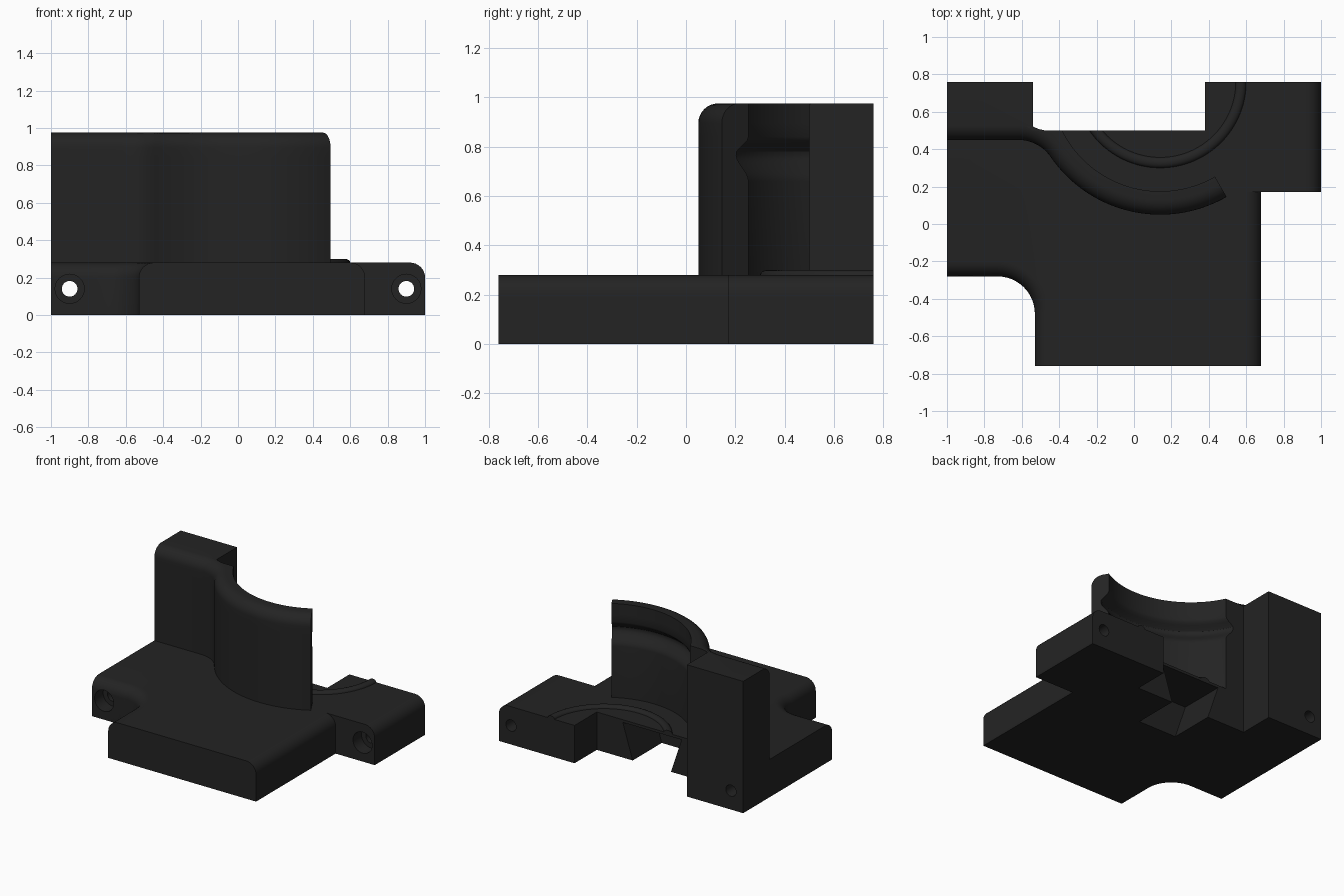
import bpy, bmesh, math
from mathutils import Matrix

if "Cube" in bpy.data.objects:
    bpy.data.objects.remove(bpy.data.objects["Cube"])

mat = bpy.data.materials.new("charcoal")
mat.diffuse_color = (0.017, 0.017, 0.017, 1)
mat.use_nodes = True
mat.node_tree.nodes["Principled BSDF"].inputs["Base Color"].default_value = mat.diffuse_color
CX, CY = 0.14, 0.76      # centre of the curved wall
H = 0.28                 # base height
TOP = 0.975              # wall height
BACK = 0.5               # recessed back plane


def make(name, bm):
    bmesh.ops.recalc_face_normals(bm, faces=bm.faces)
    me = bpy.data.meshes.new(name)
    bm.to_mesh(me)
    bm.free()
    me.materials.append(mat)
    ob = bpy.data.objects.new(name, me)
    bpy.context.collection.objects.link(ob)
    return ob


def loft(loops, closed=True, bottom=True):
    """Skin equal-length loops and cap both ends."""
    bm = bmesh.new()
    rows = [[bm.verts.new(p) for p in l] for l in loops]
    n = len(rows[0])
    for a, b in zip(rows, rows[1:]):
        for i in range(n if closed else n - 1):
            j = (i + 1) % n
            bm.faces.new((a[i], a[j], b[j], b[i]))
    if closed:
        bm.faces.new(rows[-1])
        if bottom:
            bm.faces.new(rows[0][::-1])
    return bm


def slab(name, outline, round_edge):
    """Extrude an outline to base height and round chosen top edges."""
    bm = loft([[(x, y, z) for x, y in outline] for z in (0, H)])
    bm.normal_update()
    edges = [e for e in bm.edges
             if all(v.co.z > H - 0.01 for v in e.verts)
             and round_edge((e.verts[0].co + e.verts[1].co) / 2)]
    bmesh.ops.bevel(bm, geom=edges, offset=0.08, segments=8, profile=0.5,
                    affect='EDGES', clamp_overlap=False)
    return make(name, bm)


def boolean(ob, other, op):
    m = ob.modifiers.new("cut", 'BOOLEAN')
    m.operation, m.object, m.solver = op, other, 'EXACT'
    bpy.context.view_layer.objects.active = ob
    bpy.ops.object.modifier_apply(modifier=m.name)
    bpy.data.objects.remove(other, do_unlink=True)


def cylinder(r, x, y0, y1):
    bm = bmesh.new()
    bmesh.ops.create_cone(bm, cap_ends=True, segments=32, radius1=r, radius2=r,
                          depth=y1 - y0,
                          matrix=Matrix.Translation((x, (y0 + y1) / 2, 0.14))
                          @ Matrix.Rotation(math.pi / 2, 4, 'X'))
    return make("hole_cutter", bm)


def smooth(ob):
    bpy.ops.object.select_all(action='DESELECT')
    ob.select_set(True)
    bpy.context.view_layer.objects.active = ob
    bpy.ops.object.shade_smooth_by_angle(angle=math.radians(30))


# Base plate with a scooped front left corner, and a side tab
scoop = [(-0.73 + 0.2 * math.cos(a), -0.48 + 0.2 * math.sin(a))
         for a in [math.pi / 2 * (1 - i / 12) for i in range(13)]]
base = slab("base",
            [(-1, -0.28)] + scoop + [(-0.53, -0.76), (0.68, -0.76), (0.68, 0.17),
             (0.38, 0.17), (0.38, BACK), (-0.54, BACK), (-0.54, 0.76), (-1, 0.76)],
            lambda c: c.x > 0.67 or (c.x < -0.5 and -0.75 < c.y < -0.27 and c.x > -0.99))
tab = slab("tab", [(0.38, 0.17), (1, 0.17), (1, 0.76), (0.38, 0.76)],
           lambda c: c.x > 0.99)
boolean(base, tab, 'UNION')

# Bolt holes with counterbores
for x, front in ((-0.9, -0.28), (0.9, 0.17)):
    boolean(base, cylinder(0.042, x, front - 0.1, 0.9), 'DIFFERENCE')
    boolean(base, cylinder(0.078, x, front - 0.1, front + 0.1), 'DIFFERENCE')

# Dovetail slot under the recessed back
dove = [(-0.22, -0.02), (0.08, -0.02), (0.167, 0.26), (-0.315, 0.26)]
boolean(base, make("slot_cutter",
                   loft([[(x, y, z) for x, z in dove] for y in (0.16, 0.6)])),
        'DIFFERENCE')
smooth(base)


# Upright wall: block, blend and arc, lofted upwards
def wall_loop(z, inset, r_in):
    pts = [(-1, 0.45 + inset)]
    R, fx, fy = 0.212, -0.62, 0.45 - 0.212
    a1 = math.atan2(CY - fy, CX - fx)
    for i in range(13):                       # concave blend
        a = math.pi / 2 + (a1 - math.pi / 2) * i / 12
        pts.append((fx + (R + inset) * math.cos(a), fy + (R + inset) * math.sin(a)))
    a0, a2 = a1 - math.pi, -math.pi / 3
    for i in range(1, 41):                    # outer arc
        a = a0 + (a2 - a0) * i / 40
        pts.append((CX + (0.71 - inset) * math.cos(a), CY + (0.71 - inset) * math.sin(a)))
    a3 = -math.pi + math.asin((CY - BACK) / r_in)
    for i in range(41):                       # inner arc
        a = a2 + (a3 - a2) * i / 40
        pts.append((CX + r_in * math.cos(a), CY + r_in * math.sin(a)))
    pts += [(-0.54, BACK), (-0.54, 0.76), (-1, 0.76)]
    return [(x, y, z) for x, y in pts]


def groove(z):
    """Inner radius, with a rounded groove below the rim."""
    if 0.66 < z < 0.84:
        t = (z - 0.66) / 0.11 if z < 0.77 else (0.84 - z) / 0.07
        return 0.585 + 0.058 * (0.5 - 0.5 * math.cos(math.pi * t))
    return 0.585


levels = [(H, 0)] + [(0.66 + 0.015 * i, 0) for i in range(13)] + [
    (TOP - 0.08 + 0.08 * math.sin(a), 0.08 * (1 - math.cos(a)))
    for a in [math.pi / 2 * i / 8 for i in range(9)]]
smooth(make("wall", loft([wall_loop(z, d, groove(z)) for z, d in levels], bottom=False)))

# Raised ring on the base
ring = []
for i in range(9):
    t = math.pi * i / 8
    r = 0.432 + 0.028 * math.cos(t)
    start = -math.pi + math.asin((CY - BACK) / r)
    ring.append([(CX + r * math.cos(start * (1 - k / 48)),
                  CY + r * math.sin(start * (1 - k / 48)),
                  H + 0.02 * math.sin(t)) for k in range(49)])
bm = loft(ring, closed=False)
bm.verts.ensure_lookup_table()
for k in (0, 48):
    bm.faces.new([bm.verts[i * 49 + k] for i in range(9)])
smooth(make("raised_ring", bm))
